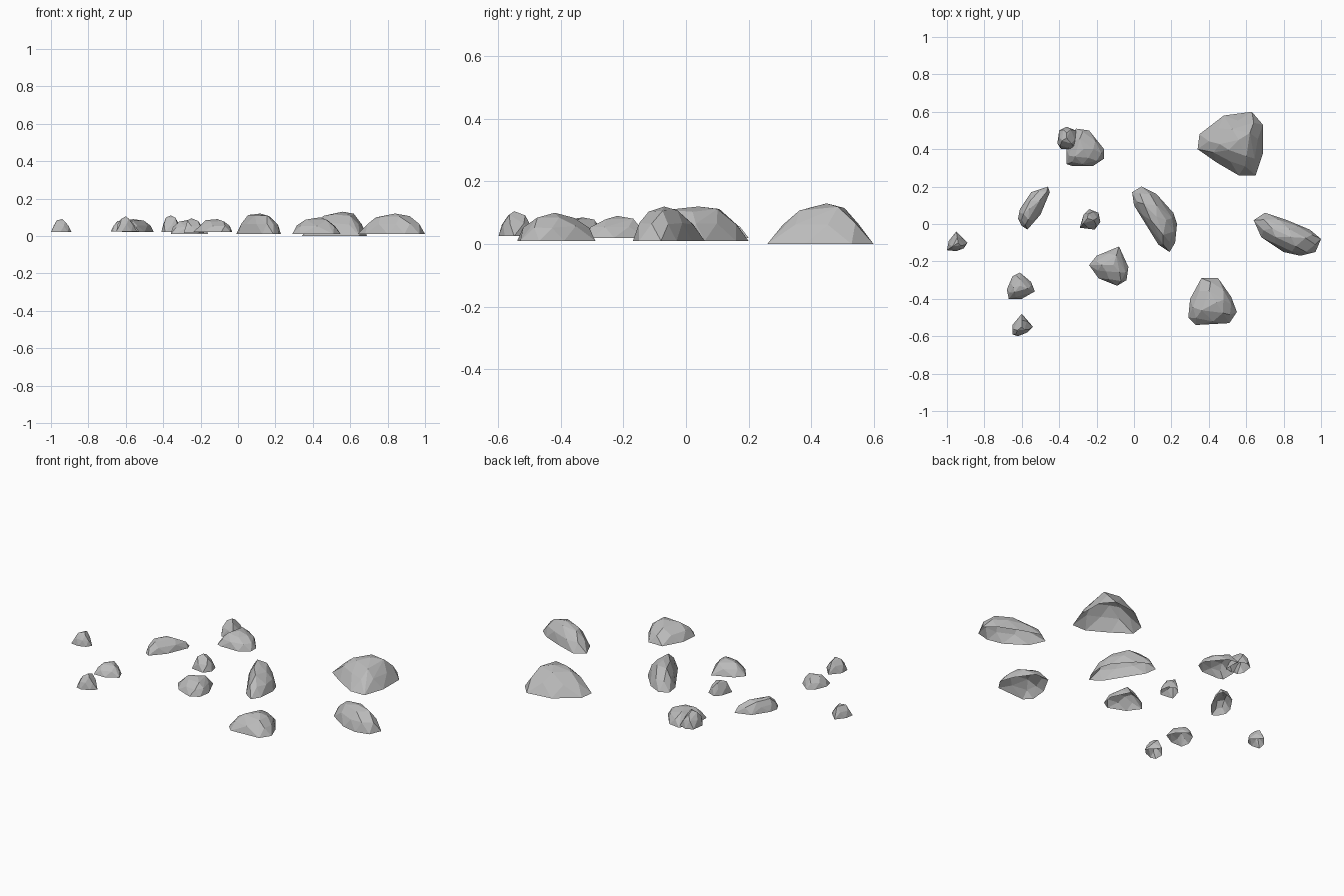
import bpy
import bmesh
import math
import random
from mathutils import Vector

default_cube = bpy.data.objects.get("Cube")
if default_cube:
    bpy.data.objects.remove(default_cube, do_unlink=True)

rng = random.Random(4)

# Single stone colour
stone = bpy.data.materials.new("grey_stone")
stone.use_nodes = True
stone_colour = (0.5, 0.5, 0.5, 1)
stone.diffuse_color = stone_colour
shader = stone.node_tree.nodes["Principled BSDF"]
shader.inputs["Base Color"].default_value = stone_colour
shader.inputs["Roughness"].default_value = 0.9


def add_rock(name, bottom, top, peak, outline, bulge=1.0):
    """Faceted, open-bottomed shell rising from a ground outline to a peak."""
    bm = bmesh.new()
    centre = Vector(peak)
    height = top - bottom

    # Footprint
    for point in outline:
        bm.verts.new((*point, bottom))

    # Shoulder rings, alternating corners for broad irregular facets
    levels = ((0.86, 0.5), (0.5, 0.88))
    for level, (spread, rise) in enumerate(levels):
        for i, point in enumerate(outline):
            following = Vector(outline[(i + 1) % len(outline)])
            corner = Vector(point)
            if level == 0:
                corner = corner.lerp(following, 0.5)
            elif i % 2:
                continue
            scale = spread * bulge * rng.uniform(0.94, 1.04)
            spot = centre.lerp(corner, scale)
            z = bottom + height * rise * rng.uniform(0.92, 1.06)
            bm.verts.new((*spot, z))
    bm.verts.new((*peak, top))

    # Wrap the points, merge nearly flat facets and open the underside
    hull = bmesh.ops.convex_hull(bm, input=bm.verts[:])
    unused = {v for v in hull["geom_interior"] + hull["geom_unused"]
              if isinstance(v, bmesh.types.BMVert) and not v.link_faces}
    bmesh.ops.delete(bm, geom=list(unused), context="VERTS")
    bmesh.ops.recalc_face_normals(bm, faces=bm.faces[:])
    base = [f for f in bm.faces if f.normal.z < -0.9]
    bmesh.ops.delete(bm, geom=base, context="FACES")
    bmesh.ops.dissolve_limit(bm, angle_limit=math.radians(6),
                             verts=bm.verts[:], edges=bm.edges[:])

    mesh = bpy.data.meshes.new(name)
    bm.to_mesh(mesh)
    bm.free()
    mesh.materials.append(stone)
    rock = bpy.data.objects.new(name, mesh)
    bpy.context.collection.objects.link(rock)
    return rock


# Large boulders
add_rock("back_boulder", 0, 0.13, (0.56, 0.45),
         [(0.34, 0.4), (0.35, 0.48), (0.48, 0.58), (0.63, 0.6), (0.69, 0.53),
          (0.69, 0.38), (0.65, 0.26), (0.56, 0.26), (0.44, 0.33)], bulge=0.9)
add_rock("left_long_boulder", 0.01, 0.12, (0.84, -0.07),
         [(0.64, 0.02), (0.7, 0.06), (0.82, 0.02), (0.94, -0.03), (1, -0.08),
          (0.97, -0.15), (0.89, -0.17), (0.8, -0.15), (0.68, -0.07)])
add_rock("middle_long_boulder", 0.01, 0.12, (0.12, 0.04),
         [(-0.01, 0.17), (0.04, 0.2), (0.12, 0.16), (0.21, 0.06), (0.23, 0),
          (0.22, -0.1), (0.19, -0.15), (0.13, -0.11), (0.06, 0), (0, 0.1)])
add_rock("front_boulder", 0.01, 0.1, (0.44, -0.42),
         [(0.29, -0.5), (0.3, -0.4), (0.36, -0.29), (0.45, -0.29),
          (0.52, -0.39), (0.55, -0.47), (0.51, -0.53), (0.33, -0.54)])

# Medium rocks
add_rock("centre_front_rock", 0.02, 0.09, (-0.11, -0.22),
         [(-0.24, -0.22), (-0.2, -0.17), (-0.08, -0.12), (-0.03, -0.23),
          (-0.04, -0.3), (-0.09, -0.33), (-0.19, -0.29)])
add_rock("right_long_rock", 0.02, 0.09, (-0.56, 0.08),
         [(-0.62, 0.03), (-0.61, 0.08), (-0.55, 0.17), (-0.46, 0.2),
          (-0.45, 0.17), (-0.5, 0.05), (-0.57, -0.03), (-0.6, -0.01)])
add_rock("back_pair_large_rock", 0.01, 0.085, (-0.27, 0.4),
         [(-0.36, 0.32), (-0.36, 0.4), (-0.31, 0.51), (-0.24, 0.5),
          (-0.16, 0.4), (-0.16, 0.35), (-0.22, 0.31), (-0.33, 0.31)])

# Small stones
add_rock("back_pair_small_stone", 0.02, 0.11, (-0.36, 0.46),
         [(-0.41, 0.43), (-0.4, 0.5), (-0.36, 0.52), (-0.31, 0.5),
          (-0.31, 0.4), (-0.39, 0.4)])
add_rock("centre_stone", 0.015, 0.095, (-0.25, 0.03),
         [(-0.29, -0.02), (-0.27, 0.05), (-0.24, 0.08), (-0.19, 0.06),
          (-0.18, 0.01), (-0.21, -0.03)])
add_rock("far_right_stone", 0.02, 0.09, (-0.94, -0.1),
         [(-1, -0.14), (-0.99, -0.09), (-0.95, -0.04), (-0.89, -0.1),
          (-0.91, -0.13), (-0.95, -0.145)])
add_rock("right_middle_stone", 0.025, 0.085, (-0.61, -0.33),
         [(-0.68, -0.35), (-0.65, -0.28), (-0.61, -0.26), (-0.55, -0.31),
          (-0.53, -0.36), (-0.6, -0.4), (-0.67, -0.4)])
add_rock("right_front_stone", 0.025, 0.105, (-0.6, -0.55),
         [(-0.65, -0.59), (-0.65, -0.54), (-0.6, -0.48), (-0.54, -0.55),
          (-0.57, -0.58), (-0.62, -0.6)])
